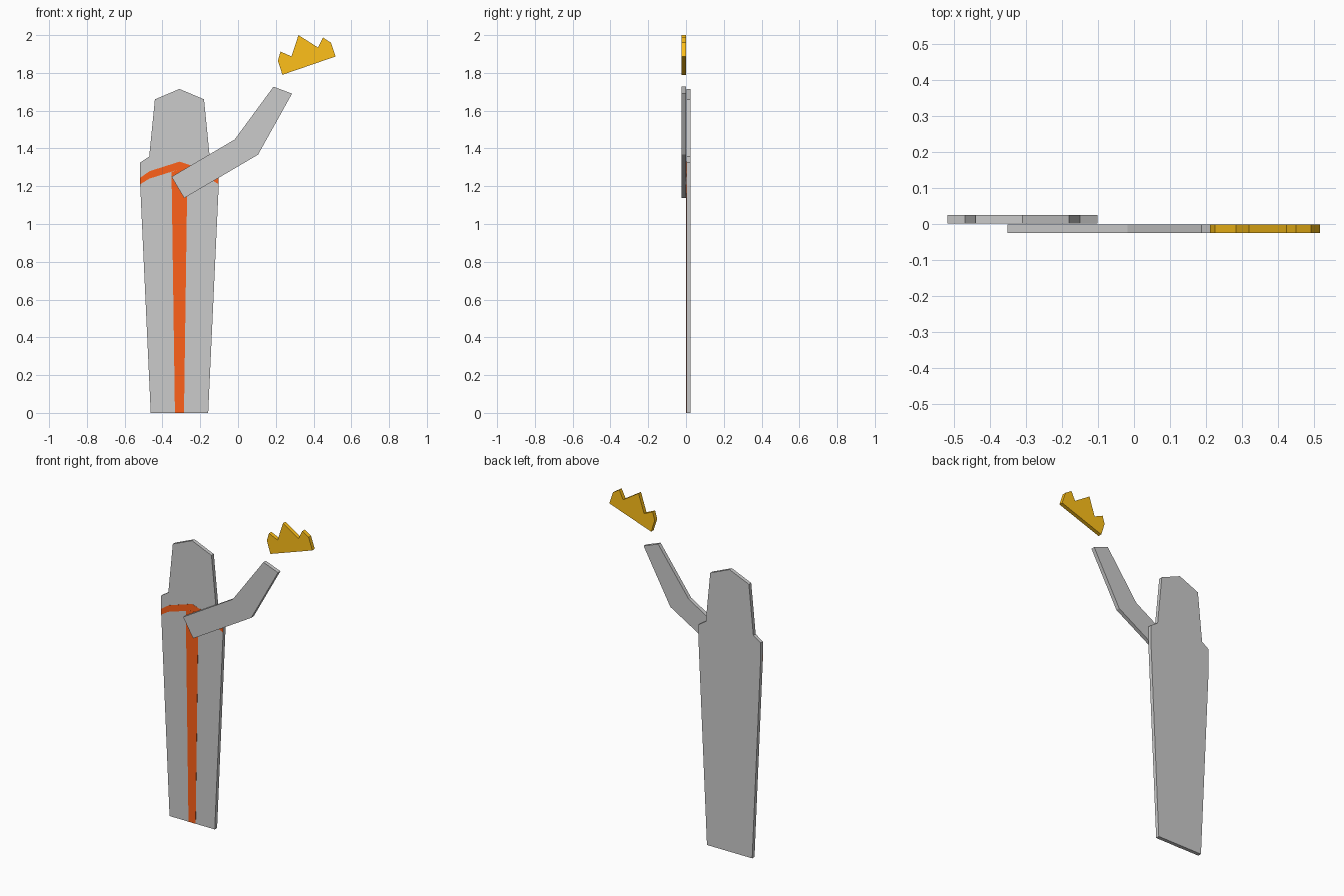
import bpy
import bmesh

if "Cube" in bpy.data.objects:
    bpy.data.objects.remove(bpy.data.objects["Cube"])


def material(name, color):
    mat = bpy.data.materials.new(name)
    mat.diffuse_color = color
    mat.use_nodes = True
    mat.node_tree.nodes["Principled BSDF"].inputs["Base Color"].default_value = mat.diffuse_color
    return mat


def plate(name, outline, front, back, mat=None):
    """Extrude a flat (x, z) outline from y = front to y = back."""
    bm = bmesh.new()
    face = bm.faces.new([bm.verts.new((x, front, z)) for x, z in outline])
    res = bmesh.ops.extrude_face_region(bm, geom=[face], use_keep_orig=True)
    moved = [g for g in res["geom"] if isinstance(g, bmesh.types.BMVert)]
    bmesh.ops.translate(bm, verts=moved, vec=(0, back - front, 0))
    bmesh.ops.recalc_face_normals(bm, faces=bm.faces)
    mesh = bpy.data.meshes.new(name)
    bm.to_mesh(mesh)
    bm.free()
    obj = bpy.data.objects.new(name, mesh)
    bpy.context.collection.objects.link(obj)
    if mat:
        mesh.materials.append(mat)
    return obj


CENTRE = -0.31


def mirrored(half):
    """Complete a left half outline (bottom to top) about the body centre."""
    left = [(CENTRE - w, z) for w, z in half]
    right = [(CENTRE + w, z) for w, z in reversed(half) if w > 0]
    return left + right


orange = material("orange", (1.0, 0.12, 0.01, 1))
gold = material("gold", (1.0, 0.53, 0.01, 1))

# robed body and head cut from one plate
plate("body", mirrored([(0.152, 0), (0.208, 1.21), (0.208, 1.325), (0.16, 1.357),
                        (0.13, 1.66), (0, 1.715)]), 0.002, 0.0245)

# orange trim on the front face: centre stripe and bent collar band
plate("robe_stripe", mirrored([(0.024, 0), (0.042, 1.275), (0, 1.29)]),
      0.001, 0.003, orange)
upper = [(0.208, 1.245), (0.157, 1.28), (0, 1.33)]
lower = [(0.208, 1.21), (0.16, 1.24), (0, 1.29)]
plate("collar_band", mirrored(upper) + mirrored(lower)[::-1], 0.001, 0.003, orange)

# raised arm in front of the body
plate("raised_arm", [(-0.352, 1.25), (-0.018, 1.447), (0.188, 1.727),
                     (0.286, 1.69), (0.106, 1.367), (-0.285, 1.137)],
      -0.0245, -0.001)

# tilted crown above the hand
plate("crown", [(0.235, 1.79), (0.517, 1.887), (0.492, 1.96), (0.45, 1.987),
                (0.424, 1.934), (0.32, 2.0), (0.283, 1.887), (0.225, 1.913),
                (0.211, 1.865)], -0.0245, -0.001, gold)
